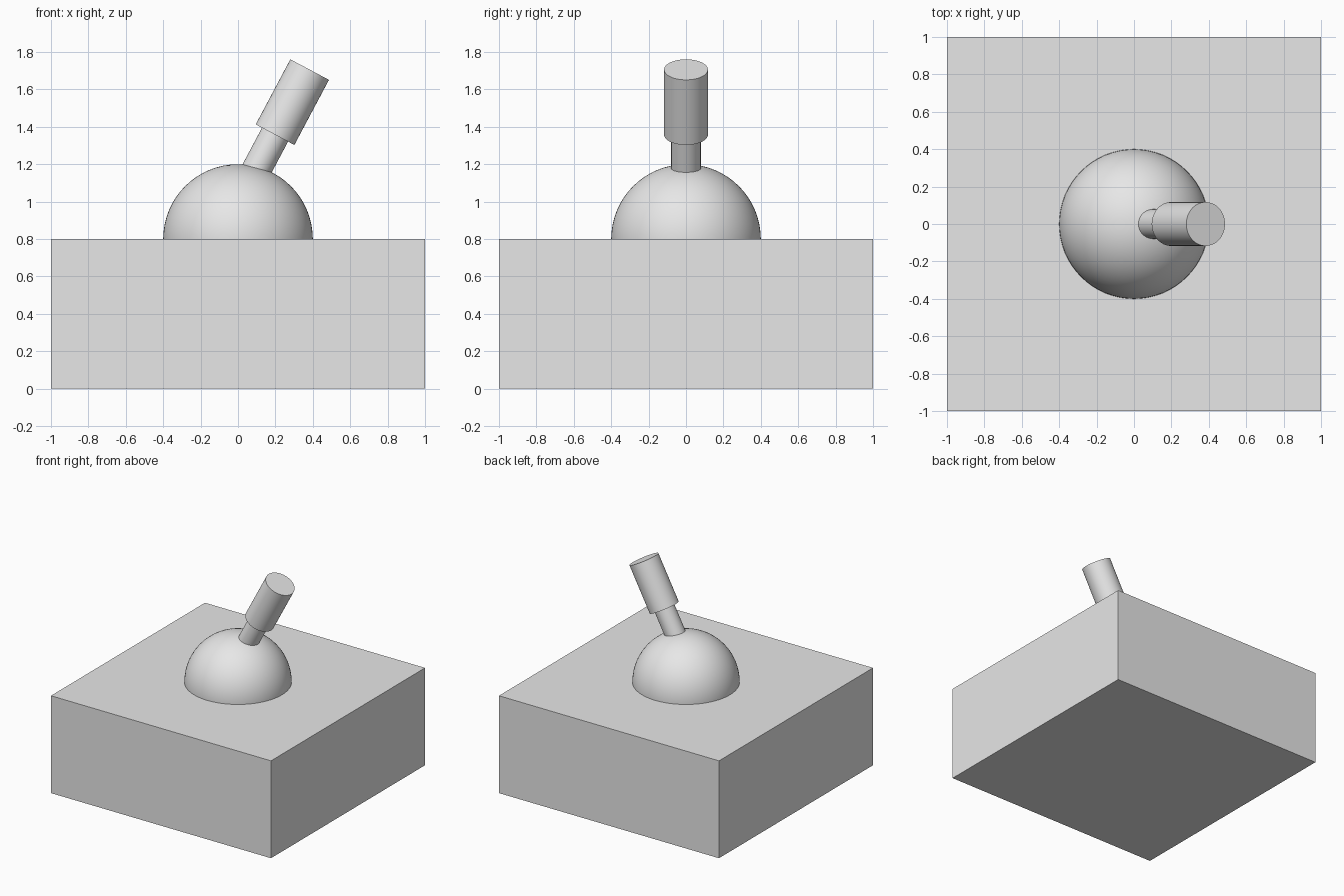
import bpy, math
from mathutils import Vector

cube = bpy.data.objects.get("Cube")
if cube:
    bpy.data.objects.remove(cube, do_unlink=True)

# Single plain grey
grey = bpy.data.materials.new("light grey")
grey.use_nodes = True
grey.diffuse_color = (0.8, 0.8, 0.8, 1)
grey.node_tree.nodes["Principled BSDF"].inputs["Base Color"].default_value = (0.8, 0.8, 0.8, 1)


def finish(name, smooth=True):
    obj = bpy.context.object
    obj.name = name
    obj.data.materials.append(grey)
    if smooth:
        bpy.ops.object.shade_smooth_by_angle(angle=math.radians(30))
    return obj


def rod(name, start, end, radius):
    """Cylinder running from start to end."""
    axis = end - start
    bpy.ops.mesh.primitive_cylinder_add(vertices=64, radius=radius, depth=axis.length,
                                        location=(start + end) / 2,
                                        rotation=axis.to_track_quat('Z', 'Y').to_euler())
    return finish(name)


# Base block
bpy.ops.mesh.primitive_cube_add(size=2, location=(0, 0, 0.4))
base = bpy.context.object
base.scale = (1, 1, 0.4)
finish("base", smooth=False)

# Ball pivot, half sunk in the base
bpy.ops.mesh.primitive_uv_sphere_add(segments=64, ring_count=32, radius=0.4, location=(0, 0, 0.8))
finish("ball_pivot")

# Tilted stick and its thicker grip
grip_low = Vector((0.198, 0, 1.358))
grip_top = Vector((0.383, 0, 1.706))
lean = (grip_top - grip_low).normalized()
rod("stick", grip_low - lean * 0.4, grip_low + lean * 0.1, 0.079)
rod("grip", grip_low, grip_top, 0.117)
